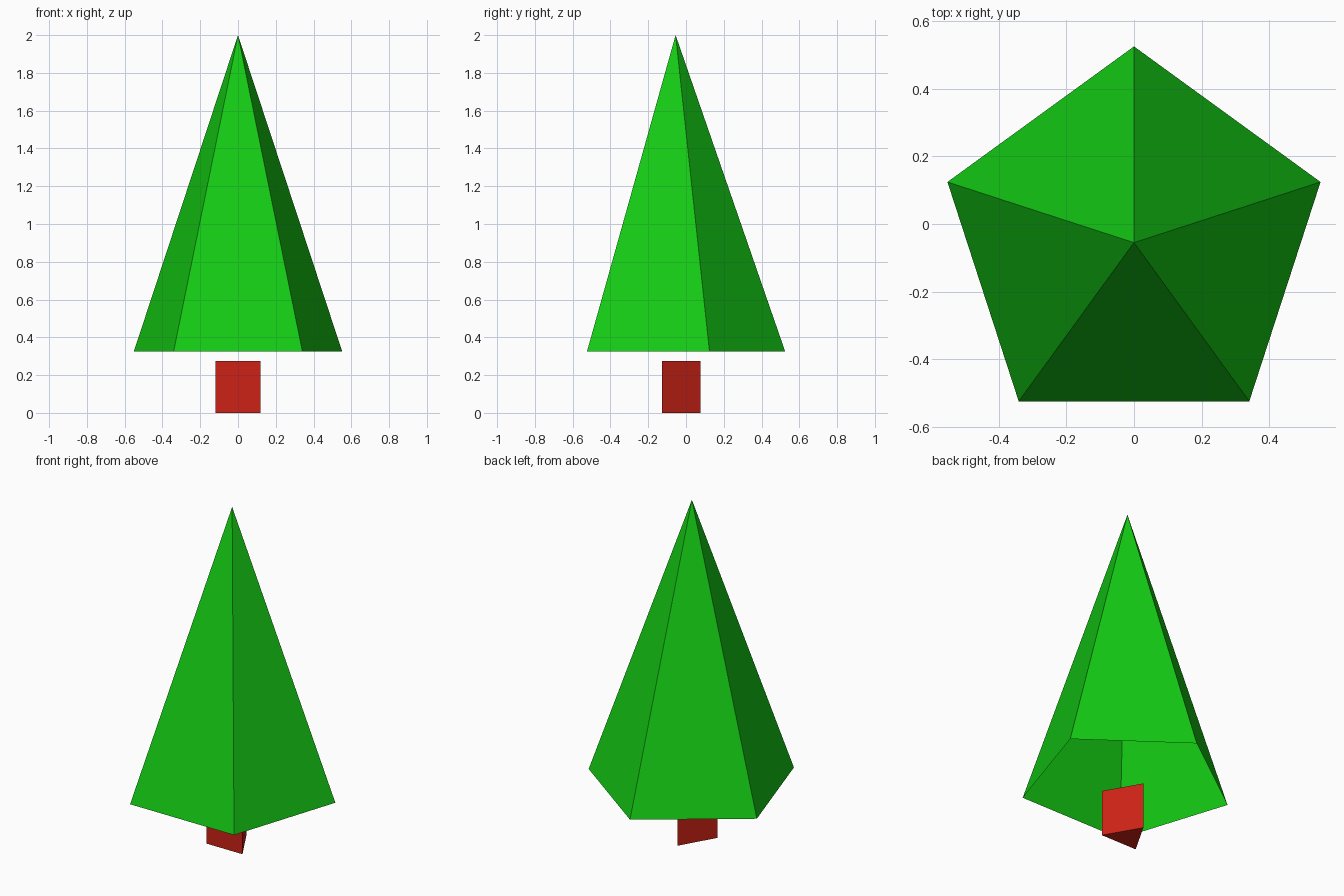
import bpy, bmesh
from math import sin, cos, tau

if "Cube" in bpy.data.objects:
    bpy.data.objects.remove(bpy.data.objects["Cube"])


def material(name, color):
    mat = bpy.data.materials.new(name)
    mat.diffuse_color = color
    mat.use_nodes = True
    mat.node_tree.nodes["Principled BSDF"].inputs["Base Color"].default_value = mat.diffuse_color
    return mat


def ring(bm, sides, radius, y, z):
    # Regular polygon with one corner pointing to the back (+y)
    return [bm.verts.new((-radius * sin(tau * i / sides),
                          y + radius * cos(tau * i / sides), z))
            for i in range(sides)]


def finish(bm, name, mat):
    mesh = bpy.data.meshes.new(name)
    bm.to_mesh(mesh)
    bm.free()
    mesh.materials.append(mat)
    bpy.context.collection.objects.link(bpy.data.objects.new(name, mesh))


# Foliage: five-sided pyramid, open underneath
bm = bmesh.new()
base = ring(bm, 5, 0.58, -0.055, 0.325)
tip = bm.verts.new((0, -0.055, 2))
for i in range(5):
    bm.faces.new((base[i], base[(i + 1) % 5], tip))
finish(bm, "foliage", material("green", (0.007, 0.604, 0.007, 1)))

# Trunk: closed three-sided prism floating just below the foliage
bm = bmesh.new()
low = ring(bm, 3, 0.137, -0.059, 0)
high = ring(bm, 3, 0.137, -0.059, 0.274)
bm.faces.new(low[::-1])
bm.faces.new(high)
for i in range(3):
    j = (i + 1) % 3
    bm.faces.new((low[i], low[j], high[j], high[i]))
finish(bm, "trunk", material("red", (0.604, 0.016, 0.008, 1)))
